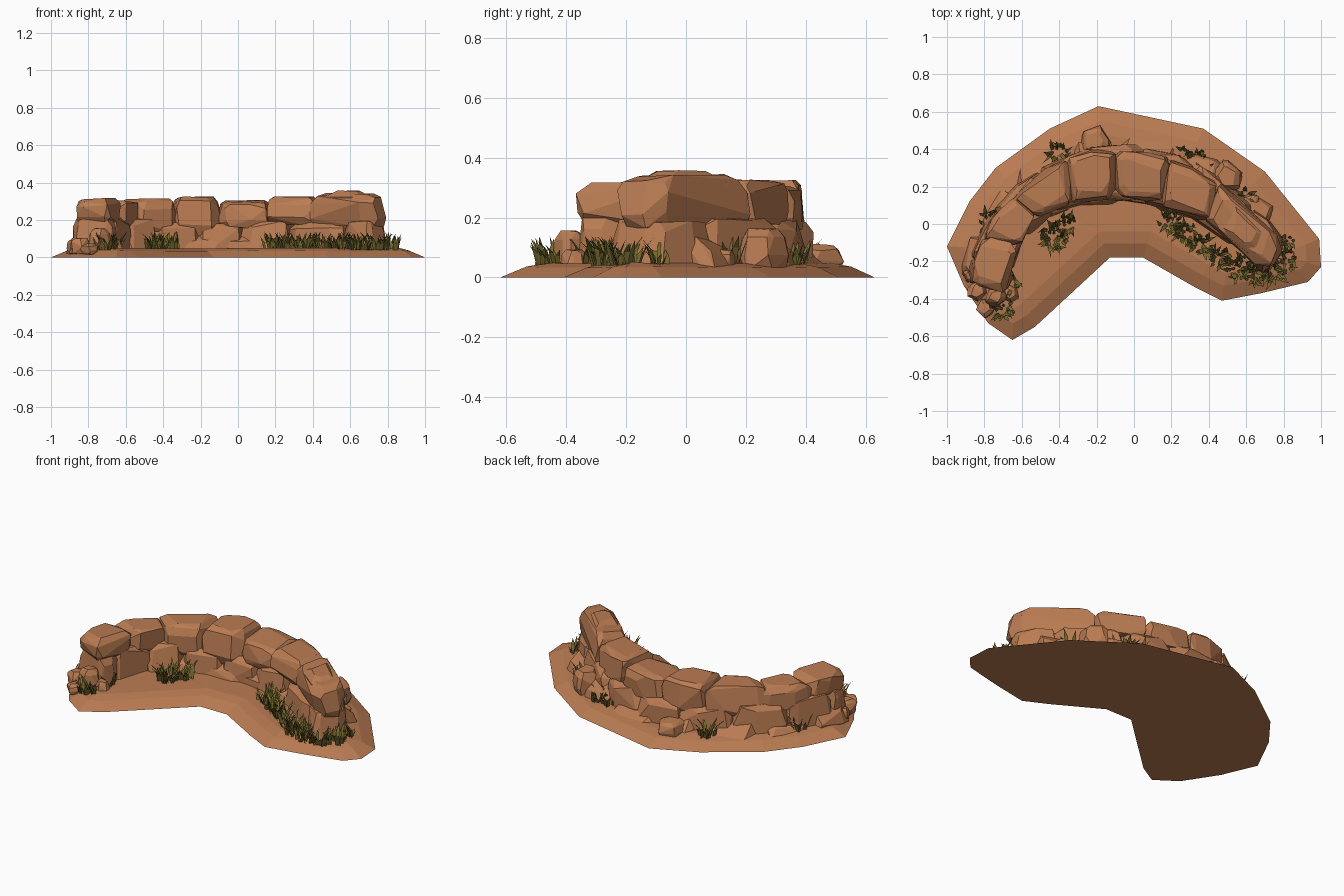
import bpy
import bmesh
import math
import random
from mathutils import Vector

random.seed(7)
default_cube = bpy.data.objects.get("Cube")
if default_cube:
    bpy.data.objects.remove(default_cube, do_unlink=True)


def make_material(name, colour):
    mat = bpy.data.materials.new(name)
    mat.use_nodes = True
    mat.diffuse_color = (*colour, 1)
    shader = next(n for n in mat.node_tree.nodes if n.type == "BSDF_PRINCIPLED")
    shader.inputs["Base Color"].default_value = (*colour, 1)
    shader.inputs["Roughness"].default_value = 0.9
    return mat


sandstone = make_material("sandstone", (0.49, 0.2, 0.085))
grass_green = make_material("olive grass", (0.18, 0.145, 0.028))


def finish(bm, name, mat):
    mesh = bpy.data.meshes.new(name)
    bm.to_mesh(mesh)
    bm.free()
    mesh.materials.append(mat)
    obj = bpy.data.objects.new(name, mesh)
    bpy.context.collection.objects.link(obj)


def jitter(amount):
    return random.uniform(-amount, amount)


def stone(name, footprint, low, high, profile, rough=0.01, tilt=(0, 0)):
    """Faceted boulder: the hull of a footprint repeated at several levels."""
    bm = bmesh.new()
    centre = sum(footprint, Vector((0, 0))) / len(footprint)
    # Clip every corner so that the boulder has chamfered sides
    ring = []
    for i, a in enumerate(footprint):
        b = footprint[(i + 1) % len(footprint)]
        ring += [a.lerp(b, 0.16 + jitter(0.1)), a.lerp(b, 0.84 + jitter(0.1))]
    for level, scale in profile:
        for p in ring:
            offset = (p - centre) * scale
            q = centre + offset
            slope = offset.dot(Vector(tilt)) * level
            z = low + (high - low) * level + slope + jitter(rough * 0.5)
            bm.verts.new((q.x + jitter(rough), q.y + jitter(rough), max(z, 0.01)))
    bmesh.ops.convex_hull(bm, input=bm.verts[:])
    loose = [v for v in bm.verts if not v.link_faces]
    bmesh.ops.delete(bm, geom=loose, context="VERTS")
    # Merge nearly coplanar triangles into broad planes
    bmesh.ops.dissolve_limit(bm, angle_limit=math.radians(13),
                             verts=bm.verts[:], edges=bm.edges[:])
    bmesh.ops.recalc_face_normals(bm, faces=bm.faces[:])
    finish(bm, name, sandstone)


# Sloping crescent of ground
outline = [(-1, -.12), (-.88, .12), (-.74, .3), (-.45, .51), (-.19, .63),
           (.37, .51), (.7, .28), (.99, -.08), (1, -.23), (.93, -.31),
           (.68, -.37), (.47, -.41), (.33, -.34), (.05, -.18), (-.13, -.18),
           (-.53, -.55), (-.65, -.62), (-.78, -.53), (-.91, -.33)]
outline = [Vector(p) for p in outline]


def inset_ring(bm, width, height):
    """Ring of vertices parallel to the outline, moved inwards."""
    ring = []
    for i, p in enumerate(outline):
        before = (p - outline[i - 1]).normalized()
        after = (outline[(i + 1) % len(outline)] - p).normalized()
        mitre = (before + after) / (1 + before.dot(after))
        ring.append(bm.verts.new((p.x + mitre.y * width, p.y - mitre.x * width, height)))
    return ring


bm = bmesh.new()
rings = [inset_ring(bm, 0, 0), inset_ring(bm, 0.075, 0.036), inset_ring(bm, 0.14, 0.05)]
for v in rings[1] + rings[2]:
    v.co.z += jitter(0.004)
for lower, upper in zip(rings, rings[1:]):
    for i in range(len(outline)):
        bm.faces.new((lower[i - 1], lower[i], upper[i], upper[i - 1]))
bm.faces.new(rings[0])
ground_top = bm.faces.new(rings[-1])
bmesh.ops.recalc_face_normals(bm, faces=bm.faces[:])
bmesh.ops.triangulate(bm, faces=[ground_top])
finish(bm, "ground_slab", sandstone)

# Joints between wall stones: inner corner, outer corner
joints = [((-.69, -.36), (-.85, -.31)), ((-.62, -.12), (-.81, -.07)),
          ((-.53, .04), (-.64, .15)), ((-.33, .12), (-.35, .35)),
          ((-.1, .15), (-.1, .39)), ((.14, .12), (.2, .34)),
          ((.4, .01), (.45, .21)), ((.71, -.25), (.8, -.1))]
joints = [(Vector(a), Vector(b)) for a, b in joints]


def between(start, end):
    """Footprint between two joints, bulging a little on its outer side."""
    (a, b), (c, d) = start, end
    bulge = (b + d) / 2 + ((b + d) - (a + c)).normalized() * 0.015
    return [a, c, d, bulge, b]


# Upper course of large stones: underside, top
upper_profile = [(0, 0.95), (0.25, 1.03), (0.7, 1.02), (0.9, 0.93), (1, 0.72)]
heights = [(.19, .312), (.17, .3), (.14, .312), (.12, .322), (.16, .3),
           (.18, .323), (.17, .34)]
for i, (low, high) in enumerate(heights):
    stone(f"upper_stone_{i + 1}", between(joints[i], joints[i + 1]),
          low, high, upper_profile, 0.013)

# Domed crown on the tallest stone
(a, b), (c, d) = joints[-2:]
crown = [a.lerp(c, 0.15), a.lerp(c, 0.8), b.lerp(d, 0.8), b.lerp(d, 0.15)]
stone("tall_stone_crown", crown, 0.27, 0.356, [(0, 1), (0.6, 0.92), (1, 0.5)], 0.006)

# Lower course, staggered under the upper joints and wider towards the ground
lower_profile = [(0, 1.12), (0.35, 1.08), (0.8, 1.0), (1, 0.86)]
middles = []
for (a, b), (c, d) in zip(joints, joints[1:]):
    inner, outer = (a + c) / 2, (b + d) / 2
    push = (outer - inner).normalized()
    middles.append((inner + push * 0.005, outer + push * 0.03))
stations = [joints[0]] + middles + [joints[-1]]
for i in range(len(stations) - 1):
    stone(f"lower_stone_{i + 1}", between(stations[i], stations[i + 1]),
          0.02, 0.195 + jitter(0.015), lower_profile, 0.016)

# Sloping slabs leaning on the outer foot of the wall
slab_profile = [(0, 1.12), (0.6, 1.0), (1, 0.8)]
for i, (inner, outer) in enumerate(middles):
    push = (outer - inner).normalized()
    side = Vector((-push.y, push.x)) * random.uniform(0.09, 0.15)
    near, far = outer - push * 0.06, outer + push * random.uniform(0.03, 0.07)
    stone(f"outer_slab_{i + 1}", [near - side, near + side, far + side * 0.6, far - side],
          0.02, random.uniform(0.08, 0.12), slab_profile, 0.016, push * -0.7)

# Low slabs sloping down from the inner foot of the wall
for i, (inner, outer) in enumerate(middles[2:6]):
    push = (inner - outer).normalized()
    side = Vector((-push.y, push.x)) * 0.14
    near, far = inner - push * 0.07, inner + push * 0.03
    stone(f"inner_slab_{i + 1}", [near - side, near + side, far + side, far - side],
          0.02, 0.115, slab_profile, 0.01, push * -0.8)

# Loose rocks: x, y, radius, top
rocks = [(-.21, .44, .08, .11), (.5, .25, .08, .16), (-.84, -.36, .055, .1),
         (-.87, -.27, .04, .09), (-.74, -.39, .06, .155), (-.79, -.45, .045, .07),
         (-.66, -.37, .045, .09), (-.82, -.19, .055, .13), (.63, .12, .045, .09)]
rock_profile = [(0, 0.9), (0.4, 1.05), (0.8, 0.92), (1, 0.6)]
for i, (x, y, radius, height) in enumerate(rocks):
    turn = random.uniform(0, math.pi)
    corners = []
    for k in range(5):
        angle = turn + math.tau * k / 5
        reach = radius * random.uniform(0.95, 1.2)
        corners.append(Vector((x + reach * math.cos(angle), y + reach * math.sin(angle))))
    stone(f"loose_rock_{i + 1}", corners, 0.02, height, rock_profile, 0.008)


def grass_tuft(name, x, y, spread, count):
    """Clump of bent, pointed blades."""
    bm = bmesh.new()
    for _ in range(count):
        angle = random.uniform(0, math.tau)
        reach = spread * math.sqrt(random.random())
        root = Vector((x + reach * math.cos(angle), y + reach * math.sin(angle), 0.04))
        heading = angle + jitter(1.4)
        lean = Vector((math.cos(heading), math.sin(heading), 0))
        across = Vector((-lean.y, lean.x, 0)) * random.uniform(0.006, 0.011)
        height = random.uniform(0.035, 0.1)
        middle = root + lean * height * 0.2 + Vector((0, 0, height * 0.6))
        tip = root + lean * height * random.uniform(0.3, 0.7) + Vector((0, 0, height))
        a, b, c, d, e = [bm.verts.new(p) for p in (
            root - across, root + across, middle + across, middle - across, tip)]
        bm.faces.new((a, b, c, d))
        bm.faces.new((d, c, e))
    finish(bm, name, grass_green)


# Grass along the foot of the wall: x, y, spread, blades
tufts = [(-.77, .01, .05, 32), (-.41, .38, .045, 26), (-.43, -.07, .065, 50),
         (-.36, -.01, .05, 26), (-.7, -.45, .055, 38), (-.66, -.32, .035, 18),
         (.27, .35, .05, 26), (.35, .33, .05, 28), (.6, .14, .035, 16),
         (.19, .01, .05, 32), (.28, -.05, .05, 40), (.36, -.11, .05, 36),
         (.46, -.18, .045, 32), (.55, -.23, .06, 42), (.65, -.26, .06, 42),
         (.74, -.27, .05, 34), (.81, -.2, .05, 28), (.83, -.09, .03, 12)]
for i, (x, y, spread, count) in enumerate(tufts):
    grass_tuft(f"grass_tuft_{i + 1}", x, y, spread, count)
